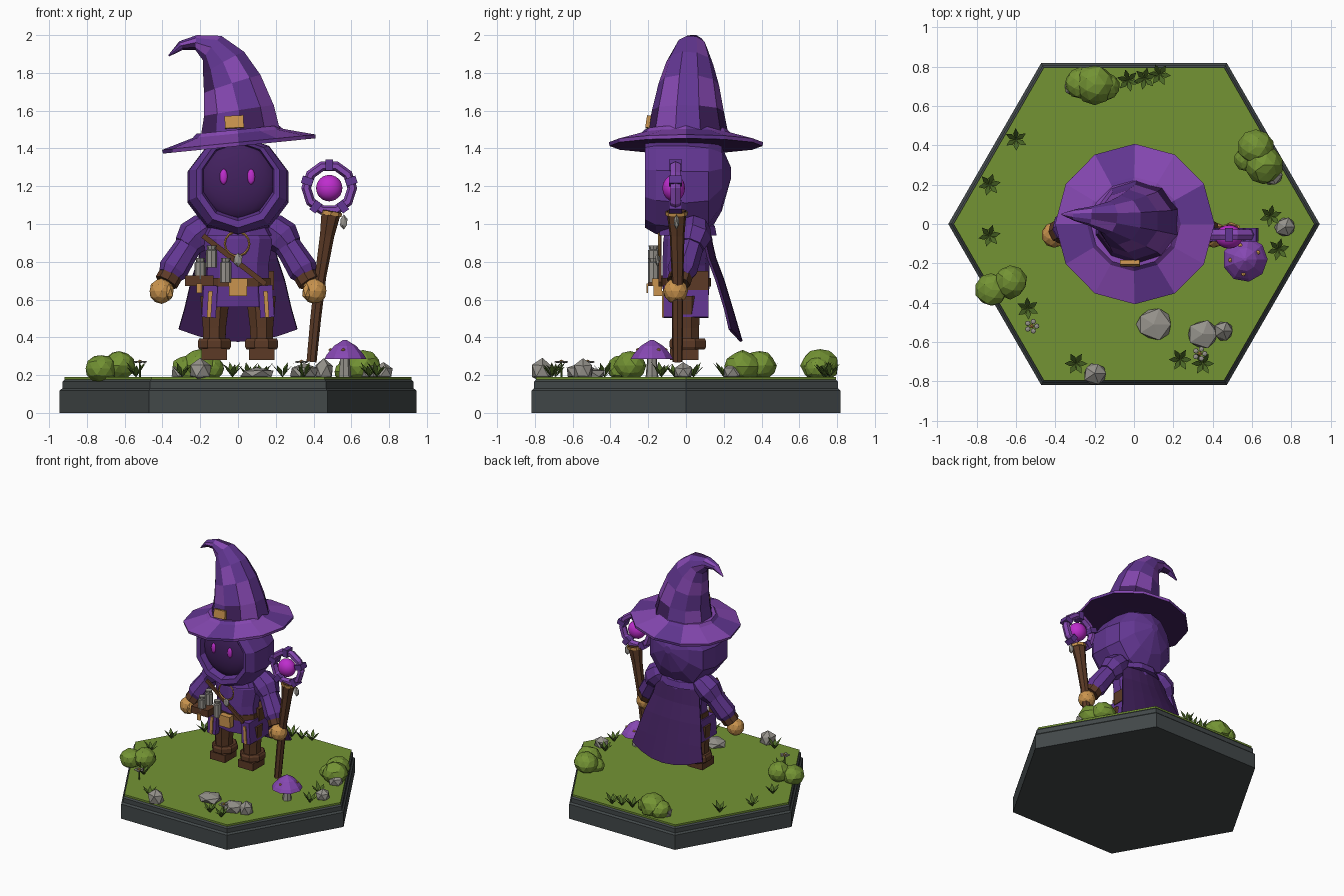
import bpy, bmesh, math, random
from mathutils import Vector, Matrix, Euler

if "Cube" in bpy.data.objects:
    bpy.data.objects.remove(bpy.data.objects["Cube"])

random.seed(4)
X, Y, Z = Vector((1, 0, 0)), Vector((0, 1, 0)), Vector((0, 0, 1))


def mat(name, r, g, b):
    m = bpy.data.materials.new(name)
    m.diffuse_color = [((c / 255 + 0.055) / 1.055) ** 2.4 for c in (r, g, b)] + [1]
    m.use_nodes = True
    m.node_tree.nodes["Principled BSDF"].inputs["Base Color"].default_value = m.diffuse_color
    return m


LILAC = mat("light purple", 134, 72, 178)
PURPLE = mat("purple", 98, 54, 146)
DARK = mat("dark purple", 66, 33, 94)
GLOW = mat("magenta", 190, 45, 205)
TAN = mat("tan", 202, 148, 78)
BROWN = mat("brown", 92, 58, 38)
STONE = mat("stone grey", 150, 147, 140)
GREEN = mat("grass green", 116, 148, 52)
LEAF = mat("leaf green", 76, 104, 38)
SLATE = mat("slate", 66, 72, 73)


def finish(bm, name, m, smooth=False):
    bmesh.ops.recalc_face_normals(bm, faces=bm.faces[:])
    me = bpy.data.meshes.new(name)
    bm.to_mesh(me)
    bm.free()
    for mm in (m if isinstance(m, list) else [m]):
        me.materials.append(mm)
    ob = bpy.data.objects.new(name, me)
    bpy.context.collection.objects.link(ob)
    for p in me.polygons:
        p.use_smooth = smooth
    return ob


def tube(name, rings, n, m, axis=None, ref=Y, turn=0.0):
    """Loft of elliptical rings: (x, y, z, radius_u, radius_v)."""
    bm = bmesh.new()
    c = [Vector(r[:3]) for r in rings]
    loops = []
    for i, r in enumerate(rings):
        t = axis or (c[min(i + 1, len(c) - 1)] - c[max(i - 1, 0)]).normalized()
        u = ref.cross(t).normalized()
        v = t.cross(u)
        ang = [turn + 2 * math.pi * k / n for k in range(n)]
        loops.append([bm.verts.new(c[i] + u * r[3] * math.cos(a) + v * r[-1] * math.sin(a)) for a in ang])
    for a, b in zip(loops, loops[1:]):
        for k in range(n):
            bm.faces.new((a[k], a[(k + 1) % n], b[(k + 1) % n], b[k]))
    bm.faces.new(loops[0])
    bm.faces.new(loops[-1])
    return finish(bm, name, m)


def box(name, loc, size, m, rot=(0, 0, 0)):
    bm = bmesh.new()
    M = Matrix.LocRotScale(Vector(loc), Euler(rot), Vector(size))
    bmesh.ops.create_cube(bm, size=1, matrix=M)
    return finish(bm, name, m)


def ball(name, loc, size, m, sub=2, jitter=0.0, smooth=False):
    bm = bmesh.new()
    bmesh.ops.create_icosphere(bm, subdivisions=sub, radius=1)
    for v in bm.verts:
        v.co *= 1 + random.uniform(-jitter, jitter)
        v.co = Vector(a * b for a, b in zip(v.co, size)) + Vector(loc)
    return finish(bm, name, m, smooth)


def ring(name, loc, R, r, m, n=10, k=6, squash=1.0):
    """Upright ring facing the front."""
    bm = bmesh.new()
    g = []
    for i in range(n):
        a = 2 * math.pi * i / n
        row = []
        for j in range(k):
            b = 2 * math.pi * j / k
            d = R + r * math.cos(b)
            row.append(bm.verts.new(Vector(loc) + Vector((d * math.cos(a), squash * r * math.sin(b), d * math.sin(a)))))
        g.append(row)
    for i in range(n):
        for j in range(k):
            p, q = g[i], g[(i + 1) % n]
            bm.faces.new((p[j], q[j], q[(j + 1) % k], p[(j + 1) % k]))
    return finish(bm, name, m)


# Hexagonal base with grass top
tube("base", [(0, 0, 0, .945), (0, 0, .118, .945), (0, 0, .13, .93), (0, 0, .165, .93), (0, 0, .178, .915)], 6, SLATE)
tube("grass", [(0, 0, .176, .918), (0, 0, .19, .918)], 6, GREEN)

# Legs, boots and cuffs
for s in (-1, 1):
    x = .125 * s
    tube("leg", [(x, 0, .30, .062, .07), (x, 0, .45, .066, .075), (x * .97, 0, .62, .085, .085)], 8, BROWN, axis=Z, turn=.39)
    box("boot", (x, -.01, .31), (.135, .15, .06), BROWN)
    tube("boot_cuff", [(x, .01, .335, .085, .095), (x, .01, .35, .095, .105), (x, .01, .38, .095, .105), (x, .01, .395, .085, .095)],
         8, BROWN, axis=Z, turn=.39)
    # Robe side panels with trim
    box("robe_panel", (.15 * s, 0, .59), (.075, .24, .17), PURPLE, (0, -.06 * s, 0))
    box("panel_trim", (.15 * s, -.123, .575), (.022, .01, .14), TAN, (0, -.06 * s, 0))
    # Arms: puffed shoulder, sleeve, cuff, hand
    tube("shoulder", [(.13 * s, .04, 1.0, .05, .06), (.18 * s, .04, .975, .085, .09), (.235 * s, .035, .93, .095, .1),
                      (.275 * s, .02, .88, .07, .08)], 8, PURPLE)
    tube("sleeve", [(.225 * s, .035, .94, .07, .075), (.285 * s, .01, .85, .072, .075), (.345 * s, -.02, .755, .08, .08),
                    (.365 * s, -.03, .725, .06, .06)], 8, PURPLE)
    tube("sleeve_cuff", [(.345 * s, -.02, .75, .064, .064), (.38 * s, -.04, .69, .064, .064)], 8, BROWN)
    ball("hand", (.405 * s, -.055, .645), (.066, .066, .068), TAN, 2)
    ball("thumb", (.365 * s, -.09, .64), (.028, .03, .045), TAN, 1)

# Robe body
tube("robe", [(0, 0, .56, .18, .115), (0, 0, .68, .175, .125), (0, 0, .78, .17, .125), (0, .01, .92, .195, .13),
              (0, .01, 1.0, .14, .11)], 10, PURPLE, axis=Z, turn=math.pi / 10)
tube("belt", [(0, 0, .67, .182, .132), (0, 0, .715, .18, .132)], 10, BROWN, axis=Z, turn=math.pi / 10)
tube("collar", [(0, .01, .94, .2, .16), (0, .01, .99, .17, .15), (0, 0, 1.03, .1, .1)], 10, PURPLE, axis=Z)

# Chest strap, pouches, bottles, necklace
box("strap", (-.02, -.138, .81), (.42, .014, .028), BROWN, (0, .66, 0))
box("pouch", (0, -.15, .665), (.095, .045, .09), TAN)
box("pouch_flap", (0, -.157, .692), (.1, .045, .04), TAN)
box("bottle_holder", (-.205, -.15, .7), (.15, .1, .055), BROWN)
box("side_pouch", (.15, .06, .7), (.08, .12, .1), BROWN)
box("holder_tag", (-.205, -.205, .66), (.03, .01, .05), TAN)
for x, z0, z1 in ((-.2, .71, .82), (-.14, .77, .885), (-.065, .69, .82)):
    tube("bottle", [(x, -.172, z0, .03), (x, -.172, z1 - .025, .03), (x, -.172, z1 - .02, .022), (x, -.172, z1, .026)], 8, STONE, axis=Z)
ring("necklace", (-.005, -.142, .895), .065, .006, TAN, 14, 4)
ball("pendant", (0, -.15, .81), (.026, .014, .038), STONE, 1)

# Cape
bm = bmesh.new()
rows = [(1.0, .15, .10), (.93, .19, .135), (.82, .21, .16), (.7, .25, .205), (.55, .285, .25), (.38, .315, .3)]
grid = []
for i, (z, w, y) in enumerate(rows):
    line = []
    for k in range(7):
        s = (k - 3) / 3
        lift = .065 * s * s if i == 5 else 0
        line.append(bm.verts.new((w * s, y - .035 * s * s - lift * .4, z + lift)))
    grid.append(line)
for a, b in zip(grid, grid[1:]):
    for k in range(6):
        bm.faces.new((a[k], a[k + 1], b[k + 1], b[k]))
cape = finish(bm, "cape", DARK)
mod = cape.modifiers.new("thickness", "SOLIDIFY")
mod.thickness = .014

# Hood, shadowed face and eyes
tube("hood", [(0, -.15, 1.23, .19, .195), (0, -.21, 1.225, .2, .208), (0, -.216, 1.215, .23, .235), (0, -.16, 1.205, .272, .258),
              (0, 0, 1.195, .28, .27), (0, .12, 1.2, .25, .25), (0, .19, 1.24, .165, .17), (0, .238, 1.27, .03, .03)],
     10, PURPLE, axis=Y, ref=Z, turn=math.pi / 10)
ball("face", (0, -.13, 1.23), (.207, .08, .21), DARK, 3, smooth=True)
for x in (-.076, .069):
    ball("eye", (x, -.203, 1.25), (.021, .012, .042), GLOW, 2, smooth=True)

# Hat: tilted brim, bent crown with patchwork faces, buckle
brim = tube("hat_brim", [(0, 0, -.005, .2), (0, 0, -.012, .405), (0, 0, .008, .408), (0, 0, .055, .24), (0, 0, .075, .22)], 12, [LILAC, DARK, PURPLE], axis=Z)
brim.location = (.005, 0, 1.425)
brim.rotation_euler = (0, -.1, 0)
for p in brim.data.polygons:
    if p.normal.z < -.5:
        p.material_index = 1
    elif p.index % 3 == 0:
        p.material_index = 2
crown = tube("hat_crown", [(.015, .01, 1.45, .228, .22), (.005, .01, 1.6, .196, .19), (-.03, .015, 1.74, .165, .16),
                           (-.075, .02, 1.85, .13, .125), (-.135, .03, 1.93, .085, .085), (-.22, .04, 1.96, .042, .05),
                           (-.3, .045, 1.945, .026, .03), (-.367, .05, 1.89, .004, .004)], 10, [PURPLE, LILAC, DARK], turn=math.pi / 10)
for p in crown.data.polygons:
    p.material_index = random.choice((0, 0, 0, 1, 1, 2))
box("hat_buckle", (-.02, -.2, 1.54), (.1, .022, .065), TAN, (-.15, -.05, 0))

# Staff with ring, orb and charm
tube("staff", [(.388, -.045, .27, .028), (.41, -.045, .5, .03), (.435, -.045, .72, .032), (.47, -.047, .94, .04),
               (.492, -.05, 1.07, .055)], 7, BROWN)
tube("staff_binding", [(.49, -.05, 1.045, .058), (.493, -.05, 1.065, .06)], 8, TAN)
ring("staff_ring", (.483, -.055, 1.19), .122, .026, LILAC, 10, 6, 1.2)
for i in range(5):
    a = 2 * math.pi * (i + .25) / 5
    box("ring_wrap", (.483 + .122 * math.cos(a), -.055, 1.19 + .122 * math.sin(a)), (.06, .07, .04), PURPLE, (0, -a, 0))
ball("staff_orb", (.483, -.065, 1.19), (.07, .06, .07), GLOW, 3, smooth=True)
ball("staff_charm", (.56, -.05, 1.01), (.022, .015, .04), STONE, 1)

# Mushroom with spots
tube("mushroom_stem", [(.565, -.18, .185, .035), (.565, -.18, .3, .025)], 7, STONE)
tube("mushroom_cap", [(.565, -.18, .3, .06), (.565, -.18, .285, .115), (.565, -.18, .31, .1), (.565, -.18, .355, .06),
                      (.565, -.18, .387, .008)], 9, LILAC, axis=Z)
for a in (.5, 1.9, 3.2, 4.6):
    ball("mushroom_spot", (.565 + .075 * math.cos(a), -.18 + .075 * math.sin(a), .335), (.012, .012, .008), TAN, 1)

# Bushes
for x, y, z, r in ((-.2, .71, .25, .1), (-.27, .715, .235, .08), (-.14, .7, .235, .07), (.62, .39, .25, .09), (.66, .3, .245, .095),
                   (.57, .33, .22, .06), (-.725, -.335, .235, .082), (-.63, -.295, .25, .085)):
    ball("bush", (x, y, z), (r, r, r * .9), GREEN, 2, .06)

# Rocks
for x, y, r, h in ((-.3, .7, .06, .05), (.7, .25, .065, .05), (.77, -.015, .06, .05), (.1, -.51, .1, .035), (.35, -.56, .085, .05),
                   (.455, -.545, .058, .065), (-.2, -.76, .066, .065)):
    ball("rock", (x, y, .19 + h * .5), (r, r * .9, h), STONE, 1, .1)

# Grass tufts
bm = bmesh.new()
for x, y in ((-.6, .43), (-.735, .2), (-.735, -.06), (-.54, -.43), (-.295, -.71), (.235, -.69), (.35, -.71), (.695, .04),
             (.735, -.13), (-.03, .73), (.055, .74), (.13, .76)):
    a0 = random.uniform(0, 6)
    for k in range(6):
        a = a0 + k * math.pi / 3
        d, w = Vector((math.cos(a), math.sin(a), 0)), Vector((-math.sin(a), math.cos(a), 0)) * .014
        p = Vector((x, y, .188))
        top = random.uniform(.05, .085)
        q = [p, p + d * .03 + w + Z * top * .6, p + d * .058 + Z * top, p + d * .03 - w + Z * top * .6]
        bm.faces.new([bm.verts.new(v) for v in q])
finish(bm, "grass_tufts", LEAF)

# Flowers
for x, y in ((-.52, -.52), (.335, -.66)):
    tube("flower_stem", [(x, y, .185, .006), (x, y, .265, .005)], 5, LEAF)
    ball("flower_center", (x, y, .272), (.012, .012, .01), TAN, 1)
    for k in range(5):
        a = k * 2 * math.pi / 5
        ball("petal", (x + .025 * math.cos(a), y + .025 * math.sin(a), .27), (.015, .015, .006), STONE, 1)
